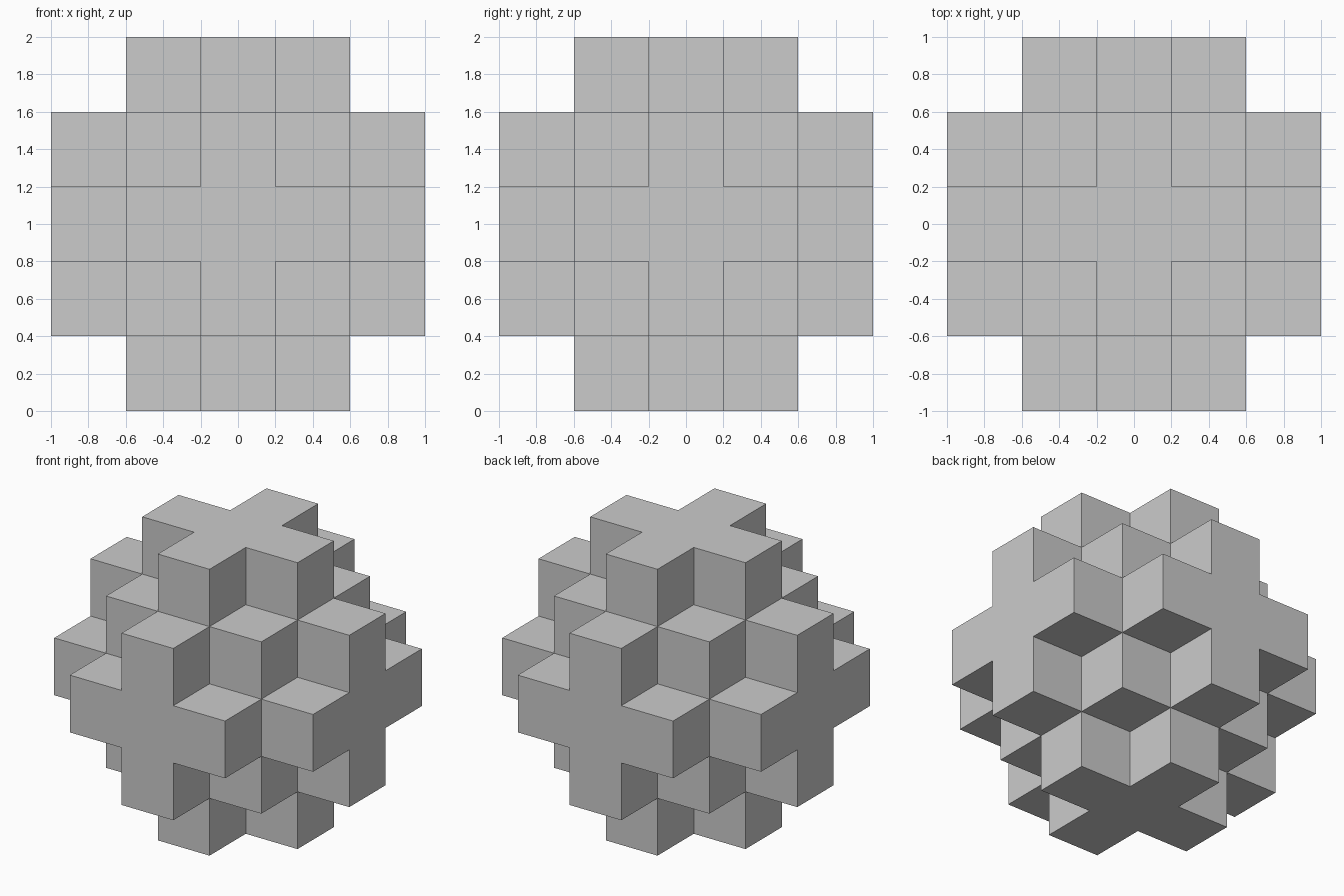
import bpy, bmesh
from math import radians
from mathutils import Vector
from itertools import product

if "Cube" in bpy.data.objects:
    bpy.data.objects.remove(bpy.data.objects["Cube"])

CELL = 0.4
CENTRE = Vector((0, 0, 1))

# Cells of the stepped ball: a 5x5x5 grid with its corners cut off diagonally
cells = {c for c in product(range(-2, 3), repeat=3) if sum(map(abs, c)) <= 3}

bm = bmesh.new()


def add_face(cell, axis, sign):
    """Add the square on one exposed side of a cell, facing outwards."""
    n, u, v = Vector(), Vector(), Vector()
    n[axis] = sign
    u[(axis + 1) % 3] = 1
    v[(axis + 2) % 3] = sign
    mid = Vector(cell) + n / 2
    corners = [mid + (a * u + b * v) / 2
               for a, b in ((-1, -1), (1, -1), (1, 1), (-1, 1))]
    bm.faces.new([bm.verts.new(p * CELL + CENTRE) for p in corners])


# Outer skin only: skip sides that touch a neighbouring cell
for cell in sorted(cells):
    for axis, sign in product(range(3), (-1, 1)):
        neighbour = list(cell)
        neighbour[axis] += sign
        if tuple(neighbour) not in cells:
            add_face(cell, axis, sign)

# Weld the squares and merge the flat ones into single plus-shaped faces
bmesh.ops.remove_doubles(bm, verts=bm.verts, dist=0.001)
bmesh.ops.dissolve_limit(bm, angle_limit=radians(1), verts=bm.verts, edges=bm.edges)

mesh = bpy.data.meshes.new("stepped_ball")
bm.to_mesh(mesh)
bm.free()
bpy.context.collection.objects.link(bpy.data.objects.new("stepped_ball", mesh))
